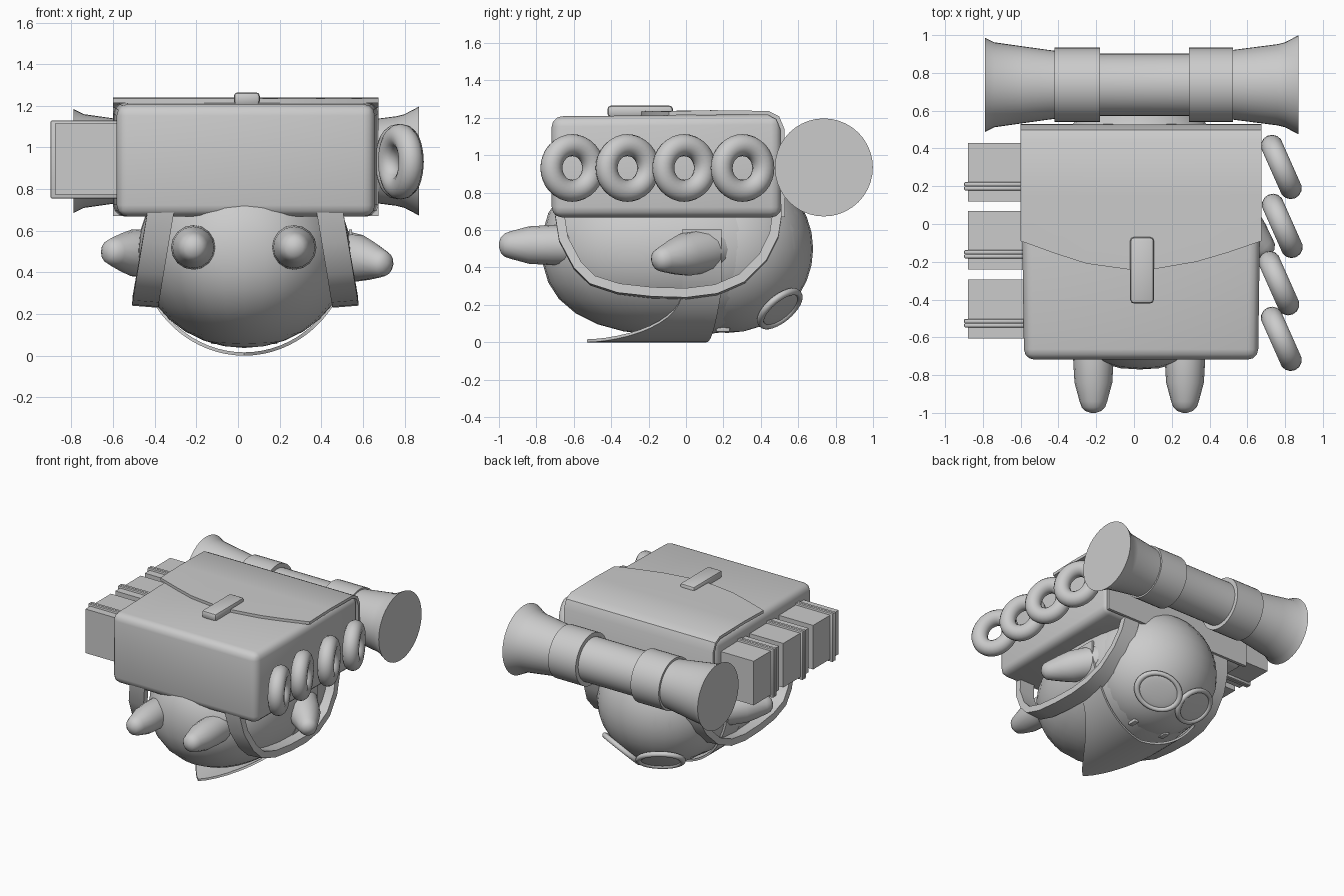
import bpy, bmesh, math
from mathutils import Vector, Matrix

if "Cube" in bpy.data.objects:
    bpy.data.objects.remove(bpy.data.objects["Cube"])

CX = 0.03  # centre line of the body


def finish(name, bm):
    bmesh.ops.recalc_face_normals(bm, faces=bm.faces[:])
    me = bpy.data.meshes.new(name)
    bm.to_mesh(me)
    bm.free()
    ob = bpy.data.objects.new(name, me)
    bpy.context.collection.objects.link(ob)
    return ob


def bevel(ob, width, segments=2):
    m = ob.modifiers.new("bevel", 'BEVEL')
    m.width, m.segments = width, segments
    return ob


def box(name, lo, hi, bev=0.0):
    lo, hi = Vector(lo), Vector(hi)
    bm = bmesh.new()
    bmesh.ops.create_cube(bm, size=1)
    for v in bm.verts:
        v.co = (lo + hi) / 2 + v.co * (hi - lo)
    ob = finish(name, bm)
    return bevel(ob, bev) if bev else ob


def ellipsoid(name, centre, radii, rot=None, seg=32, power=2.0):
    """Ellipsoid; power above 2 makes it fuller along y."""
    bm = bmesh.new()
    bmesh.ops.create_uvsphere(bm, u_segments=seg, v_segments=seg // 2, radius=1)
    for v in bm.verts:
        v.co /= (abs(v.co.y) ** power + math.hypot(v.co.x, v.co.z) ** power) ** (1 / power)
    bm.transform(Matrix.Translation(centre) @ (rot or Matrix()) @ Matrix.Diagonal((*radii, 1)))
    return finish(name, bm)


def lathe(name, origin, direction, profile, seg=32):
    """Revolve (distance, radius) pairs around an axis, with closed ends."""
    rot = Vector(direction).to_track_quat('Z', 'Y').to_matrix()
    bm = bmesh.new()
    rings = []
    for t, r in profile:
        rings.append([bm.verts.new(Vector(origin) + rot @ Vector(
            (r * math.cos(k * math.tau / seg), r * math.sin(k * math.tau / seg), t)))
            for k in range(seg)])
    for a, b in zip(rings, rings[1:]):
        for k in range(seg):
            bm.faces.new((a[k], a[(k + 1) % seg], b[(k + 1) % seg], b[k]))
    bm.faces.new(rings[0])
    bm.faces.new(rings[-1])
    return finish(name, bm)


def sheet(name, rows, thickness):
    """Cloth or strap: a grid of points given a thickness."""
    bm = bmesh.new()
    vs = [[bm.verts.new(p) for p in row] for row in rows]
    for a, b in zip(vs, vs[1:]):
        for k in range(len(a) - 1):
            bm.faces.new((a[k], a[k + 1], b[k + 1], b[k]))
    ob = finish(name, bm)
    m = ob.modifiers.new("thick", 'SOLIDIFY')
    m.thickness, m.offset = thickness, 0
    return ob


def torus(name, centre, rot, R, r, scale=(1, 1, 1), seg=32, sides=14):
    m = Matrix.Translation(centre) @ rot @ Matrix.Diagonal((*scale, 1))
    bm = bmesh.new()
    g = [[bm.verts.new(m @ Vector(((R + r * math.cos(b)) * math.cos(a),
                                   (R + r * math.cos(b)) * math.sin(a), r * math.sin(b))))
          for b in [j * math.tau / sides for j in range(sides)]]
         for a in [i * math.tau / seg for i in range(seg)]]
    for i in range(seg):
        for j in range(sides):
            a, b = g[i], g[(i + 1) % seg]
            bm.faces.new((a[j], a[(j + 1) % sides], b[(j + 1) % sides], b[j]))
    return finish(name, bm)


# Body and head
ellipsoid("body", (CX, -0.05, 0.505), (0.51, 0.72, 0.468), power=2.4)
head_c, head_r = Vector((CX, 0.22, 0.5)), Vector((0.48, 0.46, 0.45))
ellipsoid("head", head_c, head_r)

# Legs
for x in (-0.215, 0.27):
    lathe("leg", (x, -0.5, 0.52), (0, -1, 0),
          [(0, .107), (.22, .107), (.34, .1), (.44, .073), (.47, .062), (.49, .042), (.5, .012)], 16)

# Arms
for base, tip in (((.47, .1, .49), (.722, -.165, .435)), ((-.40, .1, .49), (-.632, -.155, .50))):
    d = Vector(tip) - Vector(base)
    n = d.length
    lathe("arm", base, d, [(-.08, .12), (.4 * n, .115), (.62 * n, .095), (.84 * n, .07),
                           (.93 * n, .058), (.98 * n, .036), (n, .01)], 14)

# Neck scarf hanging to a point under the chest
rows = []
for i in range(-19, 20):
    a = math.radians(i * 5)
    t = min(abs(i) * 5 / 60, 1)
    y0 = -0.53 + 0.51 * math.sin(t * math.pi / 2) ** 1.2
    y1 = 0.11 + 0.08 * t
    rows.append([(CX + .512 * math.sin(a), y0 + (y1 - y0) * k / 4, .558 - .55 * math.cos(a))
                 for k in range(5)])
sheet("scarf", rows, 0.016)

# Goggles on the face
for s in (-1, 1):
    d = Vector((s * .17, .29, -.33))
    u = Vector([d[k] / head_r[k] for k in range(3)]).normalized()
    p = head_c + Vector([u[k] * head_r[k] for k in range(3)])
    nrm = Vector([u[k] / head_r[k] for k in range(3)]).normalized()
    side = Vector((0, nrm.z, -nrm.y)).cross(nrm).normalized()
    up = nrm.cross(side)
    rot = Matrix((side, up, nrm)).transposed().to_4x4()
    torus("goggle_frame", p, rot, 0.135, 0.018, (1.2, .95, 1.1))
    ellipsoid("goggle_lens", p, (.16, .124, .016), rot, 24)
    box("cheek_tab", (CX + s * .14 - .02, .16, .055), (CX + s * .14 + .02, .235, .085), .006)

# Backpack, slightly narrower at the front
bag = box("backpack", (-.6, -.718, .668), (.675, .51, 1.22))
for v in bag.data.vertices:
    if v.co.y < 0:
        v.co.x += .018 if v.co.x < 0 else -.018
        if v.co.z > 1:
            v.co.z -= .012
bevel(bag, .055, 3)

# Flap running over the top and down the back
edge = [(-.6, -.09), (-.42, -.155), (-.25, -.21), (.04, -.25), (.33, -.2), (.5, -.15), (.675, -.09)]
sheet("flap", [[(x, y, z) for x, _ in edge] if y is not None else [(x, e, z) for x, e in edge]
               for y, z in ((None, 1.224), (.15, 1.23), (.44, 1.226), (.49, 1.2),
                            (.515, 1.14), (.518, .67))], .022)
box("clasp", (-.02, -.42, 1.205), (.105, -.07, 1.265), .018)

# Shoulder straps
path = [(-.68, .71), (-.655, .55), (-.58, .41), (-.5, .33), (-.36, .285), (-.18, .265),
        (0, .26), (.16, .28), (.3, .34), (.41, .45), (.47, .57), (.49, .7)]
for s in (-1, 1):
    sheet("shoulder_strap", [[(.035 + s * (.41 + (.67 - z) * .17 + w), y, z + w * .08)
                              for w in (-.063, .063)] for y, z in path], .05)

# Side pouches with bands
for y in (.275, -.085, -.45):
    box("pouch", (-.88, y - .155, .775), (-.55, y + .155, 1.115))
    for k in (-.011, .011):
        box("pouch_band", (-.9, y - .075 + k - .011, .755), (-.56, y - .075 + k + .011, 1.13), .007)

# Hanging rings
for x, y in ((.78, .302), (.785, -.01), (.767, -.313), (.78, -.608)):
    rot = Vector((.9, .4, 0)).to_track_quat('Z', 'Y').to_matrix().to_4x4()
    torus("ring", (x, y, .932), rot, .122, .059)

# Bedroll with flared ends and two bands
roll = (0, .737, .935)
lathe("bedroll", roll, (1, 0, 0),
      [(-.79, .25), (-.74, .225), (-.6, .205), (-.42, .18), (-.18, .165), (.29, .165),
       (.52, .184), (.76, .215), (.8, .225), (.87, .262)], 40)
for a, b in ((-.42, -.18), (.29, .525)):
    lathe("bedroll_band", roll, (1, 0, 0), [(a, .197), (b, .197)], 40)

# Apply modifiers, then smooth with sharp edges kept
bpy.ops.object.select_all(action='SELECT')
bpy.context.view_layer.objects.active = bag
bpy.ops.object.convert(target='MESH')
bpy.ops.object.shade_smooth_by_angle(angle=math.radians(35))
